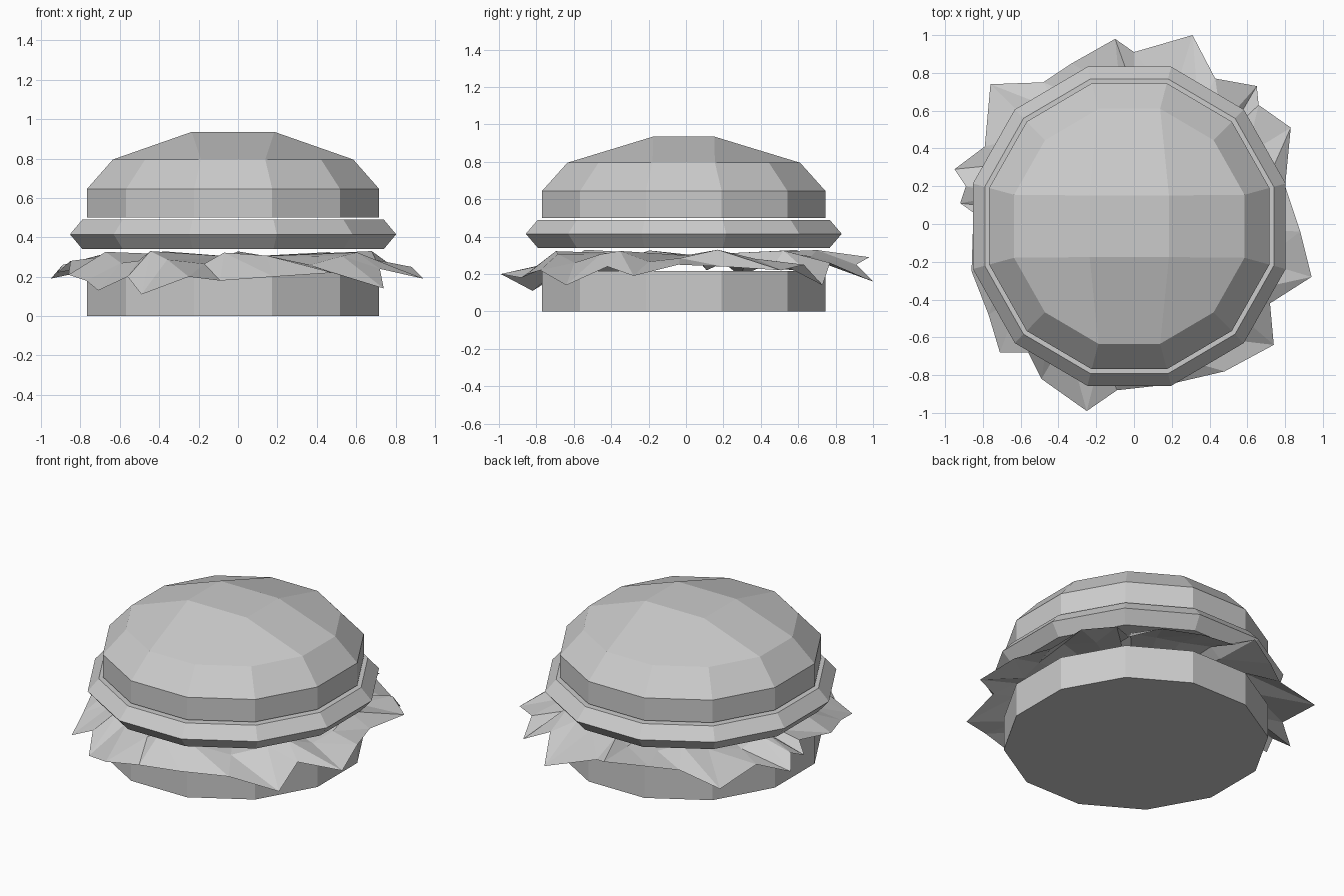
import bpy, bmesh, math
from mathutils import Vector

cube = bpy.data.objects.get("Cube")
if cube:
    bpy.data.objects.remove(cube, do_unlink=True)

SIDES = 12
CENTRE = Vector((-0.025, -0.012, 0))
STRETCH = 1.02  # the stack is slightly deeper than wide

grey = bpy.data.materials.new("plain grey")
grey.use_nodes = True
colour = (0.6, 0.6, 0.6, 1)
grey.diffuse_color = colour
grey.node_tree.nodes["Principled BSDF"].inputs["Base Color"].default_value = colour


def finish(bm, name, closed=True):
    if closed:
        bmesh.ops.recalc_face_normals(bm, faces=bm.faces)
    mesh = bpy.data.meshes.new(name)
    bm.to_mesh(mesh)
    bm.free()
    mesh.materials.append(grey)
    obj = bpy.data.objects.new(name, mesh)
    bpy.context.collection.objects.link(obj)
    return obj


def ring(bm, half_width, z):
    """Twelve-sided ring with flat sides facing the axes."""
    radius = half_width / math.cos(math.pi / SIDES)
    verts = []
    for k in range(SIDES):
        a = (k + 0.5) * math.tau / SIDES
        p = Vector((radius * math.cos(a), radius * STRETCH * math.sin(a), z))
        verts.append(bm.verts.new(p + CENTRE))
    return verts


def bridge(bm, low, high):
    n = len(low)
    for k in range(n):
        j = (k + 1) % n
        bm.faces.new((low[k], low[j], high[j], high[k]))


def stack(name, profile, crown=None):
    """Loft rings of (half width, height); cap flat or with a square crown."""
    bm = bmesh.new()
    rings = [ring(bm, w, z) for w, z in profile]
    for low, high in zip(rings, rings[1:]):
        bridge(bm, low, high)
    bm.faces.new(rings[0][::-1])
    top = rings[-1]
    if crown is None:
        bm.faces.new(top)
    else:
        cx, cy, cz = crown
        signs = ((1, 1), (-1, 1), (-1, -1), (1, -1))
        quad = [bm.verts.new(CENTRE + Vector((sx * cx, sy * cy, cz))) for sx, sy in signs]
        bm.faces.new(quad)
        for i in range(4):
            a, b, c, d = (top[(3 * i + k) % SIDES] for k in range(4))
            bm.faces.new((a, b, c, quad[i]))
            bm.faces.new((c, d, quad[(i + 1) % 4], quad[i]))
    return finish(bm, name)


# Buns and patty
stack("bottom_bun", [(0.742, 0), (0.742, 0.215)])
stack("patty", [(0.765, 0.34), (0.828, 0.415), (0.765, 0.49)])
stack("top_bun", [(0.742, 0.5), (0.742, 0.645), (0.61, 0.795)], crown=(0.21, 0.163, 0.935))

# Lettuce: ragged rim (x, y, z) joined to a crumpled inner ring and a hub
rim = [
    (.31, 1, .16), (-.0, .91, .25), (-.1, .98, .29), (-.33, .85, .27),
    (-.48, .75, .25), (-.76, .74, .2), (-.79, .41, .24), (-.95, .29, .19),
    (-.89, .2, .26), (-.92, .11, .22), (-.85, .06, .28), (-.86, -.25, .21),
    (-.77, -.48, .18), (-.71, -.68, .13), (-.56, -.68, .2), (-.49, -.82, .11),
    (-.25, -.99, .2), (-.09, -.88, .18), (.18, -.85, .2), (.48, -.78, .22),
    (.74, -.64, .14), (.72, -.42, .24), (.94, -.28, .19), (.88, -.04, .25),
    (.8, .2, .24), (.83, .51, .22), (.66, .63, .25), (.65, .73, .14), (.43, .77, .26),
]
bm = bmesh.new()
outer = [bm.verts.new(p) for p in rim]
inner = []
for i, p in enumerate(rim):
    flat = Vector((p[0], p[1], 0)).normalized() * 0.7
    flat.z = 0.295 + 0.035 * math.sin(i * 1.9)
    inner.append(bm.verts.new(flat))
hub = bm.verts.new((0, 0, 0.3))
for i in range(len(rim)):
    j = (i + 1) % len(rim)
    bm.faces.new((outer[i], outer[j], inner[i]))
    bm.faces.new((outer[j], inner[j], inner[i]))
    bm.faces.new((inner[i], inner[j], hub))
finish(bm, "lettuce", closed=False)
